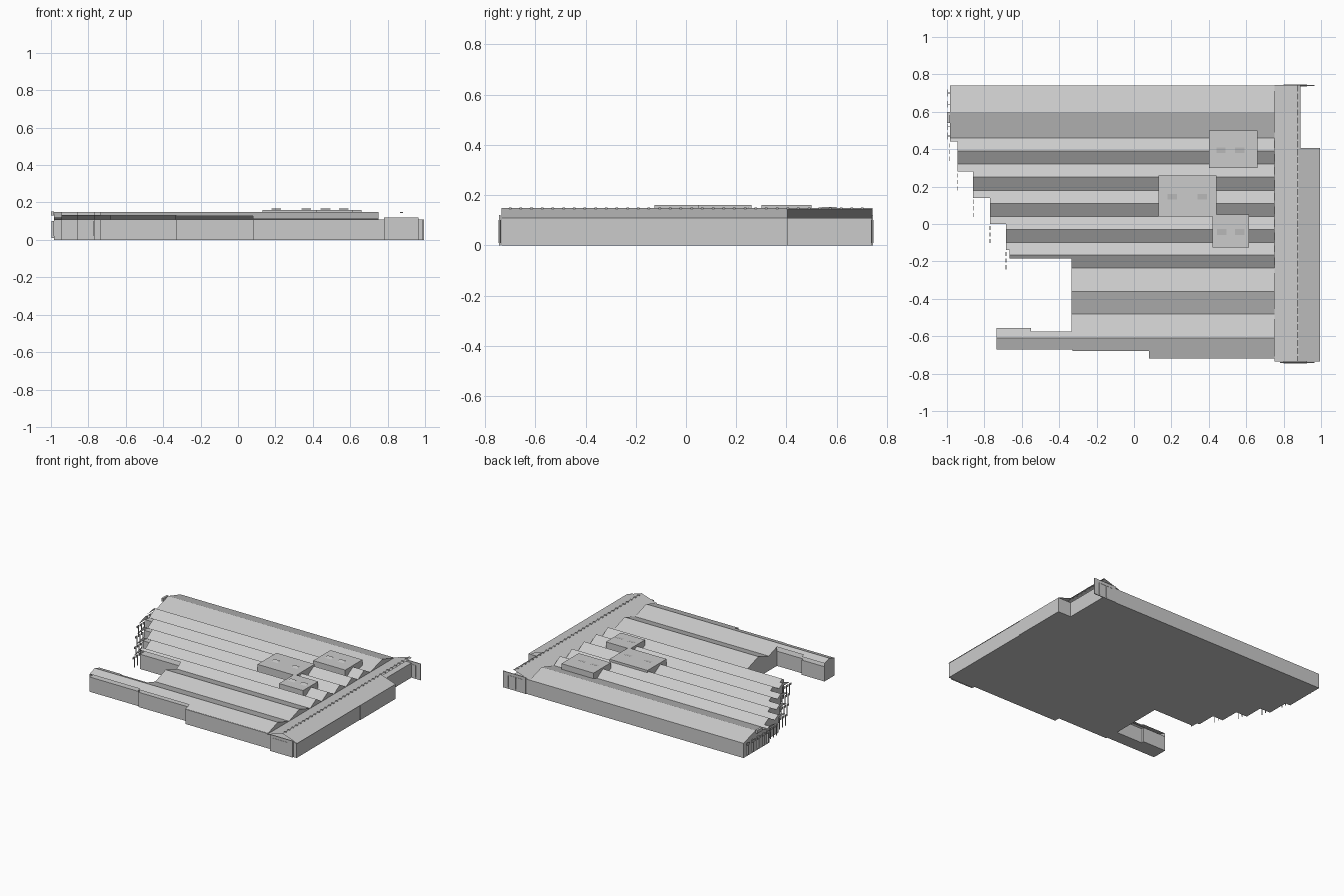
import bpy, bmesh

if "Cube" in bpy.data.objects:
    bpy.data.objects.remove(bpy.data.objects["Cube"])

WALL, RIDGE, EAST = 0.108, 0.15, 0.75

# stepped west/south edge: from this y downward the building starts at x
STEPS = [(.74, -.985), (.44, -.945), (.28, -.86), (.14, -.77), (0, -.685),
         (-.14, -.665), (-.185, -.335), (-.575, -.55), (-.555, -.735),
         (-.67, -.33), (-.68, .08), (-.72, .78)]
# roof profile across y, alternating valley and ridge
PROFILE = [.74, .60, .46, .39, .32, .25, .18, .11, .04, -.03, -.10, -.165,
           -.235, -.36, -.48, -.61, -.735]


def mesh_object(name, bm):
    bmesh.ops.remove_doubles(bm, verts=bm.verts, dist=1e-5)
    me = bpy.data.meshes.new(name)
    bm.to_mesh(me)
    bm.free()
    ob = bpy.data.objects.new(name, me)
    bpy.context.collection.objects.link(ob)
    return ob


def face(bm, *pts):
    return bm.faces.new([bm.verts.new(p) for p in pts])


def add_box(bm, x0, x1, y0, y1, z0, z1):
    vs = bmesh.ops.create_cube(bm, size=1)["verts"]
    for v in vs:
        v.co = ((x0 + x1) / 2 + v.co.x * (x1 - x0),
                (y0 + y1) / 2 + v.co.y * (y1 - y0),
                (z0 + z1) / 2 + v.co.z * (z1 - z0))


def roof_z(y):
    for i, (a, b) in enumerate(zip(PROFILE, PROFILE[1:])):
        if a >= y >= b:
            t = (a - y) / (a - b)
            return WALL + (RIDGE - WALL) * (t if i % 2 == 0 else 1 - t)
    return WALL


# main walls: extruded stepped footprint
outline = [(.89, .74)]
for i, (y, x) in enumerate(STEPS):
    if i:
        outline.append((STEPS[i - 1][1], y))
    outline.append((x, y))
outline += [(.78, -.735), (.99, -.735), (.99, 0), (.995, 0), (.995, .405), (.89, .405)]
bm = bmesh.new()
floor = face(bm, *[(x, y, 0) for x, y in outline])
top = bmesh.ops.extrude_face_region(bm, geom=[floor], use_keep_orig=True)
bmesh.ops.translate(bm, vec=(0, 0, WALL),
                    verts=[g for g in top["geom"] if isinstance(g, bmesh.types.BMVert)])
bmesh.ops.recalc_face_normals(bm, faces=bm.faces)
mesh_object("factory_walls", bm)

# sawtooth and gable roof sheets with closed ends
bm = bmesh.new()
for (ya, xw), (yb, _) in zip(STEPS, STEPS[1:]):
    if yb >= ya:
        continue
    cuts = sorted({ya, yb, *[p for p in PROFILE + [-.575] if yb < p < ya]}, reverse=True)
    for a, b in zip(cuts, cuts[1:]):
        xe = -.55 if xw == -.735 and a > -.575 else EAST
        za, zb = roof_z(a), roof_z(b)
        face(bm, (xw, a, za), (xw, b, zb), (xe, b, zb), (xe, a, za))
        for x, s in ((xw, 1), (xe, -1)):
            if xe != EAST and x == xe:
                continue
            pts = [(x, a, WALL)] + ([(x, b, WALL)])
            if zb > WALL + 1e-4:
                pts.append((x, b, zb))
            if za > WALL + 1e-4:
                pts.append((x, a, za))
            if len(pts) > 2:
                face(bm, *pts[::s])
mesh_object("sawtooth_roof", bm)

# east cross hall roof: low ridge running along y, open at both ends
bm = bmesh.new()
XR, ZR = .875, .148


def slope(x0, z0, x1, z1, y0, y1):
    face(bm, (x0, y0, z0), (x1, y0, z1), (x1, y1, z1), (x0, y1, z0))


slope(EAST, WALL, XR, ZR, -.735, .742)
slope(XR, ZR, .995, WALL, -.735, .405)
slope(XR, ZR, .89, .143, .405, .742)
mesh_object("east_hall_roof", bm)

# row of small vents along the east ridge
bm = bmesh.new()
for i in range(34):
    y = -.7 + i * .0425
    add_box(bm, XR - .008, XR + .008, y - .005, y + .005, .143, .15)
mesh_object("ridge_vents", bm)

# portal facades at both ends of the east hall, with door frames
bm = bmesh.new()
for side in (-1, 1):
    y = .741 * side
    add_box(bm, .78, .965, y - .003, y + .003, 0, .12)
    for x in (.80, .86, .92):
        add_box(bm, x, x + .006, y - .005, y + .005, .01, .10)
    add_box(bm, .80, .926, y - .005, y + .005, .095, .10)
mesh_object("portal_facades", bm)

# rooftop plant rooms, each with two tilted hatches
ROOMS = [(.40, .66, .30, .50, (.465, .565)), (.13, .44, .04, .26, (.205, .365)),
         (.42, .615, -.125, .05, (.47, .565))]
for n, (x0, x1, y0, y1, hatches) in enumerate(ROOMS, 1):
    bm = bmesh.new()
    add_box(bm, x0, x1, y0, y1, .11, .161)
    mesh_object(f"plant_room_{n}", bm)
    bm = bmesh.new()
    yc = (y0 + y1) / 2 - .005
    for x in hatches:
        face(bm, (x - .025, yc - .015, .162), (x + .025, yc - .015, .162),
             (x + .025, yc + .015, .168), (x - .025, yc + .015, .168))
    mesh_object(f"roof_hatches_{n}", bm)

# west gable fins and window frames standing past each step
bm = bmesh.new()
fins = bmesh.new()
add_box(bm, -1, -.985, .54, .60, .13, .153)
for y in (.70, .64, .58, .52, .47):
    add_box(bm, -.998, -.985, y - .002, y + .002, .01, .10)
    add_box(bm, -.998, -.994, y - .018, y + .018, .085, .10)
for (_, x), (y, _) in zip(STEPS[:5], STEPS[1:6]):
    face(fins, (x, y, .11), (x, y - .085, .11), (x, y, roof_z(y) + .005))
    for k in range(3):
        yk = y - .01 - k * .035
        add_box(bm, x - .002, x + .002, yk - .022, yk, .085, .10)
        add_box(bm, x - .002, x + .002, yk - .004, yk, .02, .10)
mesh_object("west_window_frames", bm)
mesh_object("west_gable_fins", fins)
